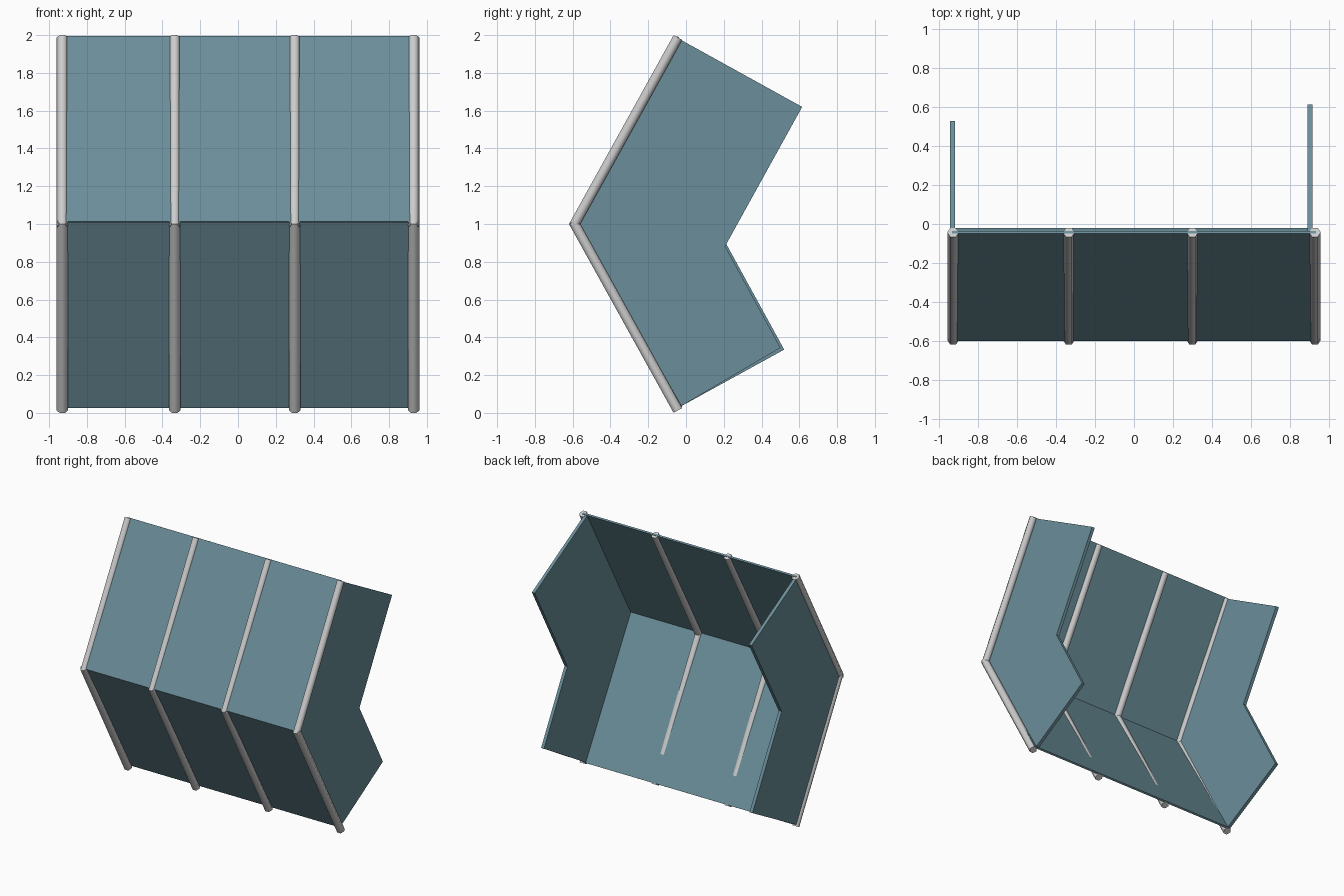
import bpy, bmesh, math
from mathutils import Vector

if "Cube" in bpy.data.objects:
    bpy.data.objects.remove(bpy.data.objects["Cube"])

teal = bpy.data.materials.new("teal_sheet")
teal.diffuse_color = (0.145, 0.27, 0.32, 1)
teal.use_nodes = True
teal.node_tree.nodes["Principled BSDF"].inputs["Base Color"].default_value = teal.diffuse_color


def extrude_profile(name, pts, x0, x1):
    """Solid from a (y, z) outline, extruded along x."""
    bm = bmesh.new()
    face = bm.faces.new([bm.verts.new((x0, y, z)) for y, z in pts])
    ext = bmesh.ops.extrude_face_region(bm, geom=[face])
    moved = [v for v in ext["geom"] if isinstance(v, bmesh.types.BMVert)]
    bmesh.ops.translate(bm, verts=moved, vec=(x1 - x0, 0, 0))
    bmesh.ops.recalc_face_normals(bm, faces=bm.faces)
    mesh = bpy.data.meshes.new(name)
    bm.to_mesh(mesh)
    bm.free()
    mesh.materials.append(teal)
    ob = bpy.data.objects.new(name, mesh)
    bpy.context.collection.objects.link(ob)
    return ob


def sheet(name, a, b, thick=0.014):
    """Thin flat cover between two (y, z) points, across the full width."""
    a, b = Vector(a), Vector(b)
    d = (b - a).normalized()
    n = Vector((-d.y, d.x)) * thick / 2
    return extrude_profile(name, [a + n, b + n, b - n, a - n], -0.935, 0.935)


def pole(name, x, a, b, radius=0.03):
    """Six-sided pole between two (y, z) points, corners facing +-x."""
    a, b = Vector((x, *a)), Vector((x, *b))
    d = b - a
    bpy.ops.mesh.primitive_cylinder_add(
        vertices=6, radius=radius, depth=d.length, location=(a + b) / 2,
        rotation=(-math.atan2(d.y, d.z), 0, 0))
    ob = bpy.context.object
    ob.name = name
    # Turn the hexagon so two corners point sideways
    for v in ob.data.vertices:
        v.co.x, v.co.y = -v.co.y, v.co.x
    bpy.ops.object.shade_smooth_by_angle(angle=math.radians(70))


# Bent frame poles
for i, x in enumerate((-0.93, -0.335, 0.30, 0.93)):
    pole(f"upper_pole_{i + 1}", x, (-0.597, 0.987), (-0.043, 1.987))
    pole(f"lower_pole_{i + 1}", x, (-0.597, 1.013), (-0.043, 0.013))

# Front covers
sheet("upper_cover", (-0.595, 1.01), (-0.042, 1.991))
sheet("lower_cover", (-0.595, 1.012), (-0.026, 0.030))

# Side wings
extrude_profile("right_wing", [
    (-0.04, 1.982), (0.615, 1.62), (0.207, 0.882), (0.50, 0.345),
    (-0.03, 0.033), (-0.59, 1.0)], 0.893, 0.918)
extrude_profile("left_wing", [
    (-0.04, 1.982), (0.53, 1.665), (0.155, 1.0), (0.52, 0.335),
    (-0.03, 0.033), (-0.59, 1.0)], -0.946, -0.92)
